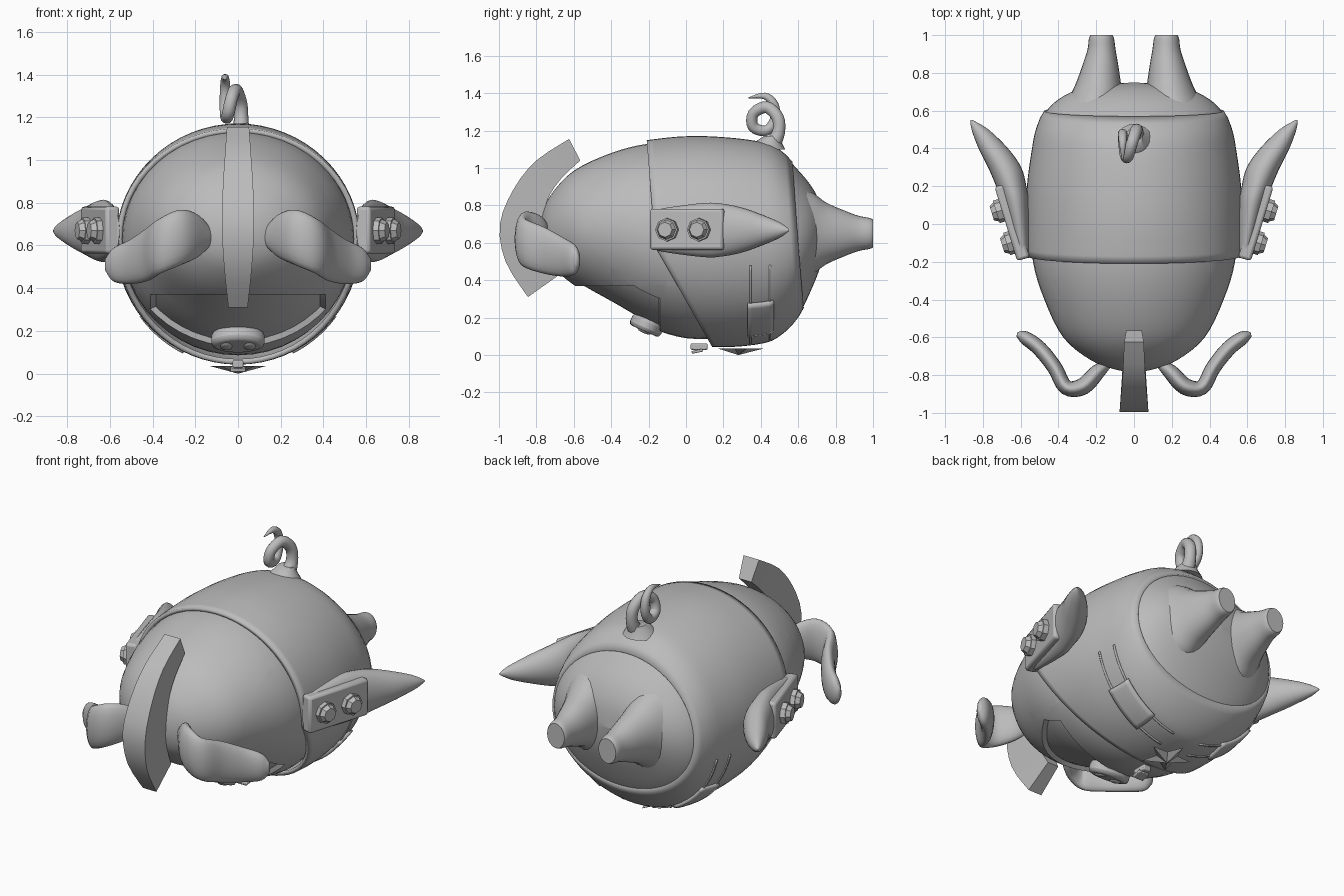
import bpy, bmesh
from math import sin, cos, pi, radians
from mathutils import Vector, Matrix

if "Cube" in bpy.data.objects:
    bpy.data.objects.remove(bpy.data.objects["Cube"])

grey = bpy.data.materials.new("plain grey")
grey.use_nodes = True
grey.diffuse_color = (0.5, 0.5, 0.5, 1)
grey.node_tree.nodes["Principled BSDF"].inputs["Base Color"].default_value = (0.5, 0.5, 0.5, 1)


def finish(name, bm, mirror=False, angle=40, solid=0, bevel=0):
    """Turn a bmesh into a shaded object, optionally mirrored across x."""
    bmesh.ops.recalc_face_normals(bm, faces=bm.faces)
    mesh = bpy.data.meshes.new(name)
    bm.to_mesh(mesh)
    bm.free()
    mesh.materials.append(grey)
    ob = bpy.data.objects.new(name, mesh)
    bpy.context.collection.objects.link(ob)
    bpy.ops.object.select_all(action='DESELECT')
    ob.select_set(True)
    bpy.context.view_layer.objects.active = ob
    bpy.ops.object.shade_smooth_by_angle(angle=radians(angle))
    if solid:
        m = ob.modifiers.new("Thickness", 'SOLIDIFY')
        m.thickness, m.offset = solid, -1
    if bevel:
        m = ob.modifiers.new("Bevel", 'BEVEL')
        m.width, m.segments = bevel, 2
    if mirror:
        ob.modifiers.new("Mirror", 'MIRROR')
    return ob


def spline(pts, n=4):
    """Catmull-Rom samples through a list of tuples."""
    p = [Vector(q) for q in pts]
    p = [p[0]] + p + [p[-1]]
    out = []
    for a, b, c, d in zip(p, p[1:], p[2:], p[3:]):
        for k in range(n):
            t = k / n
            out.append(0.5 * (2 * b + (c - a) * t + (2 * a - 5 * b + 4 * c - d) * t * t
                              + (3 * b - a - 3 * c + d) * t ** 3))
    return out + [p[-1]]


def loft(rings, closed=True, caps=True):
    """Skin a list of equal-length rings of points."""
    bm = bmesh.new()
    rows = [[bm.verts.new(v) for v in r] for r in rings]
    n = len(rows[0])
    for a, b in zip(rows, rows[1:]):
        for i in range(n if closed else n - 1):
            j = (i + 1) % n
            bm.faces.new((a[i], a[j], b[j], b[i]))
    if caps:
        bm.faces.new(rows[0])
        bm.faces.new(rows[-1])
    return bm


def ellipse(c, a, b, n=32):
    c, a, b = Vector(c), Vector(a), Vector(b)
    return [c + a * cos(2 * pi * i / n) + b * sin(2 * pi * i / n) for i in range(n)]


def body_rings(stations, n=48):
    """Stations hold y, top z, bottom z, half width."""
    return [ellipse((0, y, (t + b) / 2), (w, 0, 0), (0, 0, (t - b) / 2), n)
            for y, t, b, w in stations]


# Head, with a sunken face panel on the lower front
head = spline([(-.785, .665, .655, .005), (-.77, .755, .57, .1), (-.72, .86, .48, .23),
               (-.6, .985, .375, .375), (-.4, 1.08, .26, .475), (-.2, 1.13, .15, .535),
               (0, 1.13, .09, .54), (.2, 1.1, .09, .5)])
bm = loft(body_rings(head))
for co, no in (((0, 0, .37), (0, 0, 1)), ((0, -.14, 0), (0, 1, 0)),
               ((.41, 0, 0), (1, 0, 0)), ((-.41, 0, 0), (1, 0, 0))):
    bmesh.ops.bisect_plane(bm, geom=bm.verts[:] + bm.edges[:] + bm.faces[:],
                           plane_co=co, plane_no=no)
panel = []
for f in bm.faces:
    c = f.calc_center_median()
    if c.z < .37 and -.65 < c.y < -.14 and abs(c.x) < .41:
        panel.append(f)
bmesh.ops.recalc_face_normals(bm, faces=bm.faces)
bmesh.ops.inset_region(bm, faces=panel, thickness=.012, depth=-.025, use_even_offset=False)
finish("head", bm)

# Coat: a shell with a V-shaped front edge and a tilted hem
coat = spline([(-.26, 1.135, .14, .55), (-.2, 1.15, .12, .565), (0, 1.17, .06, .572),
               (.2, 1.165, .042, .567), (.4, 1.14, .06, .54), (.5, 1.1, .1, .52),
               (.6, 1.0, .2, .475), (.68, .9, .36, .38), (.73, .79, .5, .24),
               (.75, .66, .64, .005)])


def coat_at(y, ang, lift=0):
    for p, q in zip(coat, coat[1:]):
        if p[0] <= y <= q[0] and q[0] > p[0]:
            _, t, b, w = p.lerp(q, (y - p[0]) / (q[0] - p[0]))
            break
    return Vector(((w + lift) * cos(ang), y, (t + b) / 2 + ((t - b) / 2 + lift) * sin(ang)))


def shell(front, back, lo, hi, lift=0, n=64, rows=20):
    """Patch of the coat surface between two edge functions of sin(angle)."""
    rings = []
    for k in range(rows + 1):
        ring = []
        for i in range(n + 1):
            a = lo + (hi - lo) * i / n
            f, b = front(sin(a)), back(sin(a))
            ring.append(coat_at(f + (b - f) * k / rows, a, lift))
        rings.append(ring)
    return loft(rings, closed=False, caps=False)


def coat_front(s):
    return -.17 - .04 * s + max(0, -s - .1) * .3


def hem(s):
    return .6 - .03 * s


bm = shell(coat_front, hem, 0, 2 * pi)
bmesh.ops.remove_doubles(bm, verts=bm.verts, dist=.0001)
finish("coat", bm, solid=.025)

# Trousers and legs
seat = [(y, t - .012, b + .012, max(w - .012, .004)) for y, t, b, w in coat if y > .45]
finish("trousers", loft(body_rings(seat)))
leg = spline([(.58, .215, .19, .26), (.68, .2, .14, .215), (.75, .188, .118, .165),
              (.84, .178, .095, .125), (.92, .172, .075, .095), (.98, .172, .067, .083),
              (1.0, .172, .058, .074)])
finish("leg", loft([ellipse((x, y, .65), (w, 0, 0), (0, 0, h), 24) for y, x, w, h in leg]),
       mirror=True)

# Side straps with pouches
for y in (.345, .45):
    finish("strap", shell(lambda s: y - .005, lambda s: y + .005, radians(-80), radians(-13),
                          .006, 24, 1), mirror=True, solid=.01)
finish("pouch", shell(lambda s: .33, lambda s: .47, radians(-63), radians(-36), .018, 10, 6),
       mirror=True, solid=.02)

# Pointed arms
arm = spline([(-.18, .585, .03, .1), (-.1, .595, .045, .12), (.1, .625, .07, .145),
              (.2, .65, .08, .14), (.3, .685, .088, .12), (.4, .745, .078, .085),
              (.5, .815, .045, .042), (.55, .86, .006, .006)])
finish("arm", loft([ellipse((x, y, .668), (w, 0, 0), (0, 0, h), 24) for y, x, w, h in arm]),
       mirror=True)

# Cuffs with two hexagonal studs each
turn = Matrix.Rotation(radians(-17), 4, 'Z')


def box(name, loc, size, rot=Matrix(), **kw):
    bm = bmesh.new()
    bmesh.ops.create_cube(bm, size=1, matrix=Matrix.Translation(loc) @ rot
                          @ Matrix.Diagonal((*size, 1)))
    return finish(name, bm, **kw)


box("cuff", (.645, .01, .672), (.07, .41, .22), turn, mirror=True, bevel=.015)
for y, x in ((-.1, .655), (.07, .71)):
    bm = bmesh.new()
    place = Matrix.Translation((x, y, .67)) @ turn @ Matrix.Rotation(pi / 2, 4, 'Y')
    bmesh.ops.create_cone(bm, cap_ends=True, segments=8, radius1=.062, radius2=.062,
                          depth=.04, matrix=place)
    bmesh.ops.create_cone(bm, cap_ends=True, segments=8, radius1=.056, radius2=.04, depth=.03,
                          matrix=place @ Matrix.Translation((0, 0, .03)))
    finish("cuff_stud", bm, mirror=True, angle=30)

# Floppy ears: x, y, z, half height, half thickness
ear = spline([(.12, -.73, .64, .03, .015), (.19, -.78, .645, .1, .04), (.27, -.86, .637, .13, .045),
              (.36, -.865, .6, .13, .04), (.42, -.76, .56, .125, .04), (.5, -.66, .525, .105, .04),
              (.58, -.6, .51, .08, .035), (.62, -.585, .51, .03, .012)])
rings = []
for i, (x, y, z, h, w) in enumerate(ear):
    a, b = ear[max(i - 1, 0)], ear[min(i + 1, len(ear) - 1)]
    side = Vector((b[1] - a[1], a[0] - b[0], 0)).normalized()
    rings.append(ellipse((x, y, z), side * w, (0, 0, h), 20))
finish("ear", loft(rings), mirror=True, angle=60)

# Crest: outer y, z, inner y, z, half width
crest = spline([(-.625, 1.155, -.565, 1.04, .052), (-.8, 1.04, -.67, .94, .06),
                (-.92, .89, -.745, .82, .07), (-.995, .7, -.76, .68, .076),
                (-.965, .5, -.75, .54, .065), (-.845, .31, -.69, .42, .045)], 3)
finish("crest", loft([[(-w, y, z), (w, y, z), (w * .8, v, u), (-w * .8, v, u)]
                      for y, z, v, u, w in crest]), angle=30)

# Snout with nostril rims
tilt = Matrix.Translation((0, -.21, .16)) @ Matrix.Rotation(radians(-24), 4, 'X')
bm = bmesh.new()
bmesh.ops.create_cone(bm, cap_ends=True, segments=32, radius1=1, radius2=1, depth=1,
                      matrix=tilt @ Matrix.Diagonal((.125, .09, .07, 1)))
finish("snout", bm, bevel=.02)
bm = bmesh.new()
bmesh.ops.create_uvsphere(bm, u_segments=16, v_segments=8, radius=1,
                          matrix=tilt @ Matrix.Translation((.055, 0, -.034))
                          @ Matrix.Diagonal((.028, .04, .012, 1)))
finish("nostril", bm, mirror=True)

# Zip pull and star badge under the chest
box("zip_slider", (0, .07, .045), (.05, .09, .035), bevel=.006)
box("zip_pull", (0, .06, .02), (.07, .06, .015), Matrix.Rotation(.2, 4, 'X'), bevel=.004)
bm = bmesh.new()
rim = []
for i in range(10):
    r = .14 if i % 2 == 0 else .06
    rim.append(bm.verts.new((r * sin(pi * i / 5), .28 + r * cos(pi * i / 5), .036)))
tip = bm.verts.new((0, .28, 0))
bm.faces.new(rim)
for i in range(10):
    bm.faces.new((rim[i], rim[(i + 1) % 10], tip))
finish("star_badge", bm, angle=10)

# Curly tail on a small root
tail = spline([(.01, .46, 1.12, .045), (.015, .495, 1.19, .034), (.01, .49, 1.27, .033),
               (-.01, .43, 1.325, .032), (-.03, .36, 1.29, .03), (-.045, .36, 1.22, .03),
               (-.055, .43, 1.2, .028), (-.06, .475, 1.26, .026), (-.06, .47, 1.34, .024),
               (-.06, .42, 1.385, .018), (-.06, .335, 1.375, .003)])
rings = []
for i, p in enumerate(tail):
    a, b = tail[max(i - 1, 0)], tail[min(i + 1, len(tail) - 1)]
    side = Vector((1, 0, 0))
    up = Vector((b - a)[:3]).cross(side).normalized()
    rings.append(ellipse(p[:3], side * p[3], up * p[3], 12))
finish("tail", loft(rings), angle=60)
finish("tail_root", loft([ellipse((0, y, z), (r, 0, 0), (0, r, 0), 20) for y, z, r in
                          ((.43, 1.1, .1), (.44, 1.14, .07), (.46, 1.17, .045))]))
